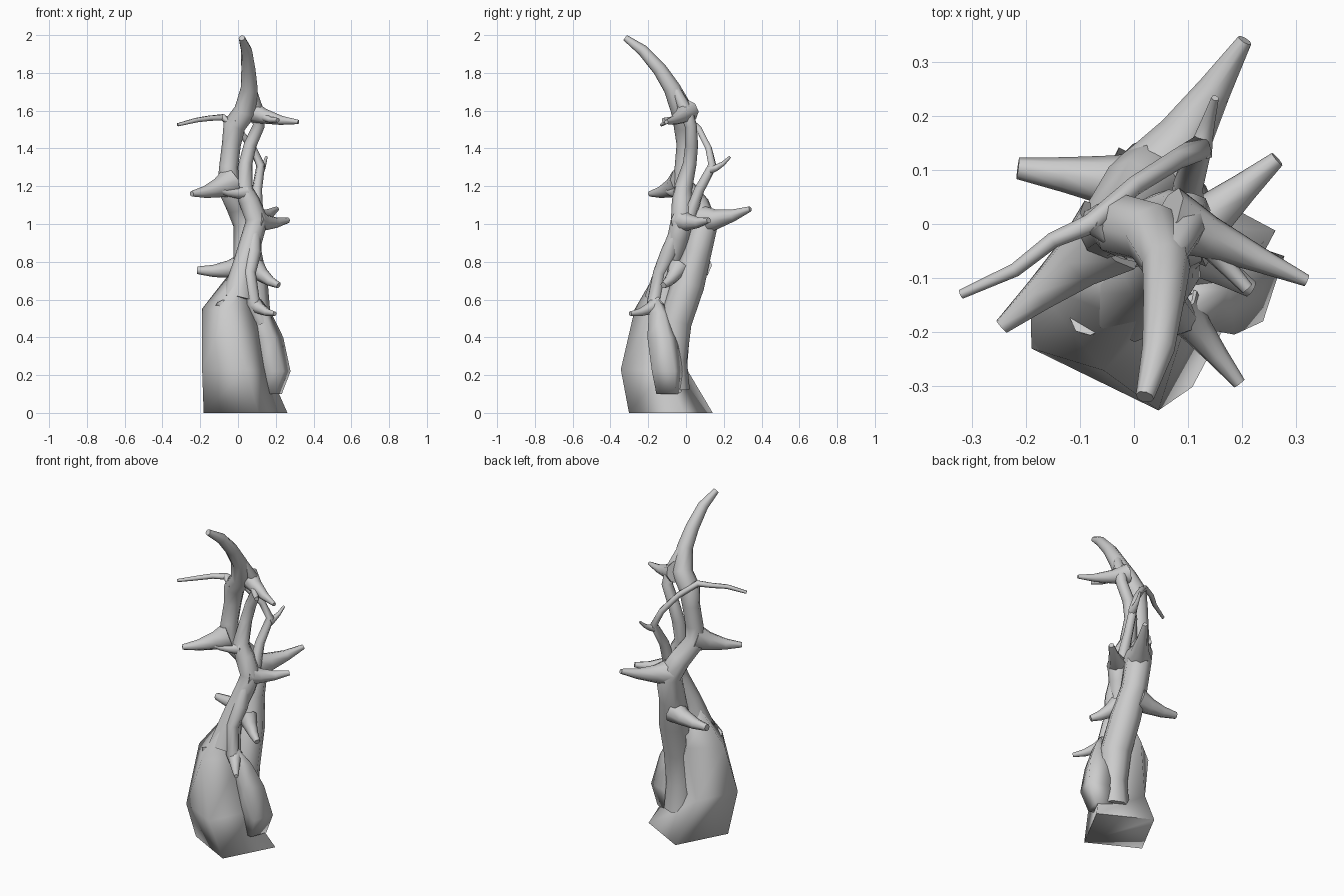
import bpy, bmesh, math
from mathutils import Vector


def make_mesh(name, rings, smooth=62):
    """Skin a list of vertex rings and close both ends."""
    bm = bmesh.new()
    vr = [[bm.verts.new(p) for p in ring] for ring in rings]
    n = len(vr[0])
    for a, b in zip(vr, vr[1:]):
        for i in range(n):
            j = (i + 1) % n
            bm.faces.new((a[i], a[j], b[j], b[i]))
    bm.faces.new(vr[0][::-1])
    bm.faces.new(vr[-1])
    bmesh.ops.recalc_face_normals(bm, faces=bm.faces)
    me = bpy.data.meshes.new(name)
    bm.to_mesh(me)
    bm.free()
    ob = bpy.data.objects.new(name, me)
    bpy.context.collection.objects.link(ob)
    bpy.ops.object.select_all(action='DESELECT')
    ob.select_set(True)
    bpy.context.view_layer.objects.active = ob
    bpy.ops.object.shade_smooth_by_angle(angle=math.radians(smooth))
    return ob


def tube(name, pts, sides=8):
    """Tapered limb through (x, y, z, radius) points."""
    P = [Vector(p[:3]) for p in pts]
    rings, ref = [], None
    for k, p in enumerate(P):
        t = (P[min(k + 1, len(P) - 1)] - P[max(k - 1, 0)]).normalized()
        if ref is None:
            ref = t.orthogonal()
        ref = (ref - t * ref.dot(t)).normalized()
        side = t.cross(ref)
        r = pts[k][3]
        rings.append([p + r * (math.cos(a) * ref + math.sin(a) * side)
                      for a in (2 * math.pi * i / sides for i in range(sides))])
    return make_mesh(name, rings)


def root(name, levels):
    """Four-sided swollen root from (x, y, z, radius, turn) levels."""
    return make_mesh(name, [
        [(x + r * math.cos(a), y + r * math.sin(a), z)
         for a in (math.radians(turn + 90 * i) for i in range(4))]
        for x, y, z, r, turn in levels], 100)


# Swollen bases
root("main_root", [(0.04, -0.08, 0, 0.232, 197), (-0.015, -0.17, 0.23, 0.185, 199),
                   (-0.04, -0.12, 0.55, 0.152, 174), (0.01, -0.10, 0.70, 0.085, 174),
                   (0.04, -0.09, 0.78, 0.05, 174)])
root("side_root", [(0.165, -0.09, 0.10, 0.075, 297), (0.198, -0.10, 0.22, 0.09, 297),
                   (0.155, -0.12, 0.40, 0.09, 290), (0.12, -0.14, 0.53, 0.06, 290),
                   (0.09, -0.16, 0.60, 0.035, 290)])

# Intertwined stems
tube("main_stem", [(0.09, -0.07, 0.12, 0.09), (0.09, -0.075, 0.28, 0.08), (0.085, -0.06, 0.48, 0.09),
                   (0.07, 0.01, 0.68, 0.088), (0.05, 0.06, 0.85, 0.075),
                   (0.05, 0.095, 1.0, 0.075), (0.0, 0.06, 1.10, 0.065), (-0.05, -0.02, 1.20, 0.062),
                   (-0.05, -0.01, 1.30, 0.05), (-0.035, 0.0, 1.42, 0.05), (-0.02, -0.005, 1.52, 0.06),
                   (0.04, -0.02, 1.60, 0.06), (0.06, -0.075, 1.72, 0.045), (0.055, -0.14, 1.82, 0.038),
                   (0.045, -0.23, 1.92, 0.03), (0.02, -0.32, 1.985, 0.017)])
tube("front_stem", [(0.0, -0.13, 0.60, 0.09), (0.035, -0.09, 0.80, 0.058), (0.075, -0.04, 0.93, 0.058),
                    (0.10, -0.02, 1.02, 0.06), (0.06, -0.02, 1.12, 0.055), (0.03, -0.015, 1.19, 0.048),
                    (0.04, 0.02, 1.32, 0.036), (0.065, 0.03, 1.42, 0.034), (0.11, 0.025, 1.52, 0.032),
                    (0.10, 0.0, 1.60, 0.036), (0.07, -0.06, 1.72, 0.025)])
tube("side_stem", [(0.13, -0.15, 0.48, 0.045), (0.08, -0.17, 0.59, 0.036), (0.06, -0.14, 0.74, 0.035),
                   (0.08, -0.09, 0.85, 0.044), (0.09, -0.05, 0.97, 0.03)])
tube("thin_stem", [(0.10, 0.02, 1.04, 0.035), (0.10, 0.07, 1.18, 0.028), (0.12, 0.14, 1.31, 0.024),
                   (0.08, 0.12, 1.40, 0.019), (0.0, 0.07, 1.50, 0.018), (-0.08, 0.0, 1.565, 0.019),
                   (-0.15, -0.03, 1.56, 0.015), (-0.22, -0.085, 1.55, 0.013), (-0.32, -0.13, 1.525, 0.009)], 6)

# Pointed side branches: (base point, tip point, base radius, tip radius)
branches = {
    "back_branch": ((0.05, 0.09, 1.02), (0.205, 0.34, 1.08), 0.08, 0.014),
    "right_branch": ((0.09, -0.03, 1.02), (0.265, 0.12, 1.02), 0.065, 0.015),
    "left_branch": ((-0.045, -0.02, 1.22), (-0.245, -0.19, 1.16), 0.08, 0.015),
    "small_front_branch": ((0.04, -0.03, 1.17), (-0.115, -0.11, 1.185), 0.04, 0.012),
    "upper_right_branch": ((0.06, 0.01, 1.60), (0.32, -0.105, 1.54), 0.062, 0.011),
    "upper_front_twig": ((0.10, 0.0, 1.59), (0.21, -0.12, 1.55), 0.03, 0.012),
    "low_left_branch": ((0.03, 0.07, 0.78), (-0.215, 0.103, 0.755), 0.068, 0.02),
    "low_right_branch": ((0.09, -0.04, 0.77), (0.215, -0.12, 0.675), 0.055, 0.017),
    "low_front_branch": ((0.08, -0.15, 0.58), (0.195, -0.295, 0.525), 0.045, 0.012),
    "thin_fork": ((0.12, 0.13, 1.29), (0.15, 0.233, 1.355), 0.025, 0.007),
    "thin_twig": ((-0.08, 0.0, 1.565), (-0.01, -0.06, 1.545), 0.018, 0.007),
    "root_spur": ((-0.08, -0.17, 0.58), (-0.04, -0.235, 0.49), 0.04, 0.005),
}
for name, (a, b, r0, r1) in branches.items():
    a, b = Vector(a), Vector(b)
    pts = []
    for t in (0, 0.3, 0.65, 1):
        p = a.lerp(b, t)
        r = r0 + (r1 - r0) * t ** 0.7
        pts.append((p.x, p.y, p.z - 0.014 * math.sin(math.pi * t), r))
    tube(name, pts)
